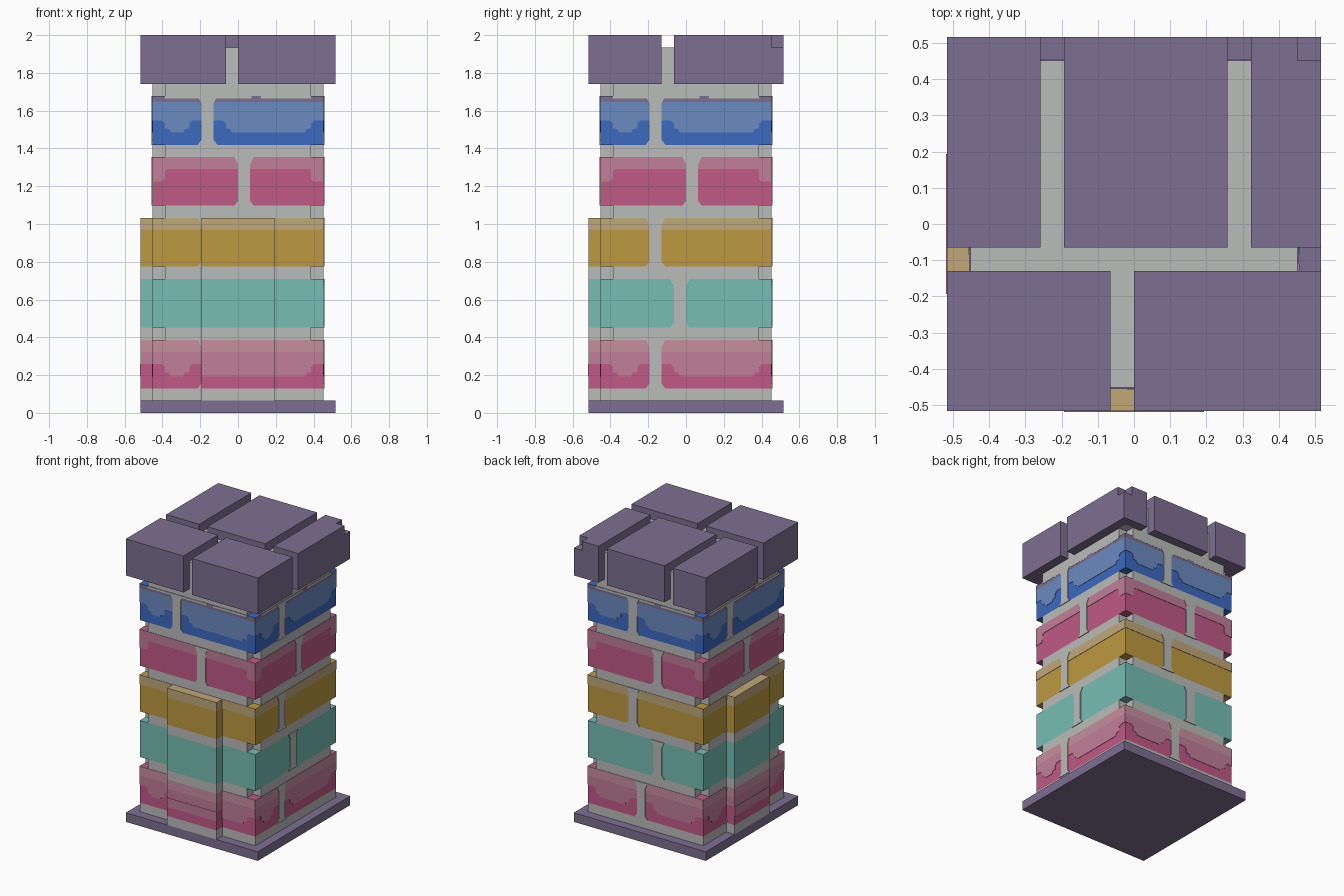
import bpy, bmesh, math
from mathutils import Matrix

if "Cube" in bpy.data.objects:
    bpy.data.objects.remove(bpy.data.objects["Cube"], do_unlink=True)

U = 2 / 31  # one block unit; the pillar is 31 units tall


def srgb(c):
    c /= 255
    return c / 12.92 if c <= 0.04045 else ((c + 0.055) / 1.055) ** 2.4


def material(name, rgb):
    m = bpy.data.materials.new(name)
    col = tuple(srgb(c) for c in rgb) + (1.0,)
    m.diffuse_color = col
    m.use_nodes = True
    m.node_tree.nodes["Principled BSDF"].inputs["Base Color"].default_value = col
    return m


PURPLE = material("purple_stone", (125, 112, 145))
GREY = material("grey_mortar", (186, 188, 186))
PINK = material("deep_pink", (192, 90, 133))
ROSE = material("light_pink", (193, 126, 152))
PALE = material("pale_pink", (198, 143, 160))
TEAL = material("teal", (118, 190, 180))
YELLOW = material("mustard", (189, 154, 64))
TAN = material("tan", (192, 168, 120))
BLUE = material("deep_blue", (60, 106, 192))
SKY = material("light_blue", (108, 138, 192))


def add_prism(bm, pts, a, b, mat_index=0, to3d=lambda p, h: (p[0], p[1], h)):
    """Closed prism of a 2D outline between heights a and b."""
    lo = [bm.verts.new(to3d(p, a)) for p in pts]
    hi = [bm.verts.new(to3d(p, b)) for p in pts]
    n = len(pts)
    faces = [bm.faces.new(lo[::-1]), bm.faces.new(hi)]
    faces += [bm.faces.new((lo[i], lo[(i + 1) % n], hi[(i + 1) % n], hi[i])) for i in range(n)]
    for f in faces:
        f.material_index = mat_index


def finish(name, bm, mats, turn=0):
    bmesh.ops.recalc_face_normals(bm, faces=bm.faces)
    bm.transform(Matrix.Rotation(turn * math.pi / 2, 4, 'Z') @ Matrix.Scale(U, 4))
    me = bpy.data.meshes.new(name)
    bm.to_mesh(me)
    bm.free()
    for m in mats:
        me.materials.append(m)
    ob = bpy.data.objects.new(name, me)
    bpy.context.collection.objects.link(ob)
    return ob


def rect(x0, x1, y0, y1):
    return [(x0, y0), (x1, y0), (x1, y1), (x0, y1)]


def solid(name, pts, z0, z1, mat):
    bm = bmesh.new()
    add_prism(bm, pts, z0, z1)
    return finish(name, bm, [mat])


def plates(name, outlines, mat, side, depth, base=7.0):
    """Thin painted plates on one side; outlines are (across, height)."""
    bm = bmesh.new()
    for pts in outlines:
        add_prism(bm, pts, base - 0.02, base + depth, 0, lambda p, h: (p[0], -h, p[1]))
    return finish(name, bm, [mat], side)


# Base plate and core
square = rect(-7, 7, -7, 7)
cross = [(-6, -7), (6, -7), (6, -6), (7, -6), (7, 6), (6, 6),
         (6, 7), (-6, 7), (-6, 6), (-7, 6), (-7, -6), (-6, -6)]
solid("base_plate", rect(-8, 8, -8, 8), 0, 1, PURPLE)
solid("footing", square, 1, 2, GREY)
solid("core_top", square, 27, 30, GREY)

# Brick courses, each followed by a mortar course with notched corners
# name, colour, bottom height, joint on three sides, joint on the back
courses = [("pink_lower", PINK, 2, 4, 6), ("teal", TEAL, 7, 6, 8),
           ("mustard", YELLOW, 12, 4, 5), ("pink_upper", PINK, 17, 7, 8),
           ("blue", BLUE, 22, 4, 5)]
for name, mat, z, joint, back_joint in courses:
    solid(name + "_course", square, z, z + 4, mat)
    solid(name + "_mortar", cross, z + 4, z + 5, GREY)


def u_shape(a, b, z, top):
    """Highlight that dips lower in the middle of a brick, with stepped corners."""
    return [(a, z + 2), (a + .75, z + 2), (a + 1, z + 1.75), (a + 1, z + 1.35), (a + 1.35, z + 1.3),
            (a + 1.5, z + 1), (b - 1.5, z + 1), (b - 1.35, z + 1.3), (b - 1, z + 1.35),
            (b - 1, z + 1.75), (b - .75, z + 2), (b, z + 2), (b, top), (a, top)]


# Painted highlights and upright joints, for front, left, back and right
for side, sname in enumerate(["front", "left", "back", "right"]):
    for name, mat, z, joint, back_joint in courses:
        g = (back_joint if side == 2 else joint) - 7
        bricks = [(-7, g), (g + 1, 7)]
        label = f"{name}_{sname}"
        if name == "pink_lower":
            plates(label + "_highlight", [u_shape(a, b, z, z + 3) for a, b in bricks], ROSE, side, .04)
            plates(label + "_top_band", [rect(-7, 7, z + 3, z + 4)], PALE, side, .04)
        elif name == "mustard":
            plates(label + "_top_band", [rect(-7, 7, z + 3, z + 4)], TAN, side, .04)
        elif name == "pink_upper":
            plates(label + "_highlight", [[(-7, z + 2), (-6.2, z + 2), (-6, z + 2.2), (-6, z + 2.8),
                   (-5.8, z + 3), (5.8, z + 3), (6, z + 2.8), (6, z + 2.2), (6.2, z + 2), (7, z + 2),
                   (7, z + 4), (-7, z + 4)]], ROSE, side, .04)
        elif name == "blue":
            plates(label + "_highlight", [u_shape(a, b, z, z + 3.5) for a, b in bricks], SKY, side, .04)
            plates(label + "_top_band", [rect(-7, 7, z + 3.5, z + 4)], PURPLE, side, .04)
            plates(label + "_top_mortar", [rect(-6, 1.1, z + 3.78, z + 4),
                   rect(1.9, 6, z + 3.78, z + 4)], GREY, side, .06)
        # Joint flares at both ends so the bricks look rounded
        plates(label + "_joint", [[(g - .3, z), (g + 1.3, z), (g + 1, z + .4), (g + 1, z + 3.4),
               (g + 1.3, z + 4), (g - .3, z + 4), (g, z + 3.4), (g, z + .4)]], GREY, side, .08)

# Raised panels on the front and right sides, banded by height
bands = [(1, 2, GREY), (2, 4, PINK), (4, 5, ROSE), (5, 6, PALE), (6, 7, GREY),
         (7, 11, TEAL), (11, 12, GREY), (12, 15, YELLOW), (15, 16, TAN)]
panel_mats = list(dict.fromkeys(m for _, _, m in bands))
for side, sname in [(0, "front"), (3, "right")]:
    bm = bmesh.new()
    for z0, z1, mat in bands:
        add_prism(bm, rect(-3, 3, -8, -6.9), z0, z1, panel_mats.index(mat))
    finish(sname + "_panel", bm, panel_mats, side)
    plates(sname + "_panel_highlight", [rect(-3, 3, 3, 4)], ROSE, side, .04, 8.0)

# Capstones with channels between them
for name, r in [("cap_back_right", (-8, -4, -1, 8)), ("cap_back_middle", (-3, 4, -1, 8)),
                ("cap_front_right", (-8, -1, -8, -2)), ("cap_front_left", (0, 8, -8, -2))]:
    solid(name, rect(*r), 27, 31, PURPLE)
# Last capstone has a chipped outer corner
solid("cap_back_left", rect(5, 8, -1, 8), 27, 30, PURPLE)
solid("cap_back_left_top", [(5, -1), (8, -1), (8, 7), (7, 7), (7, 8), (5, 8)], 30, 31, PURPLE)
